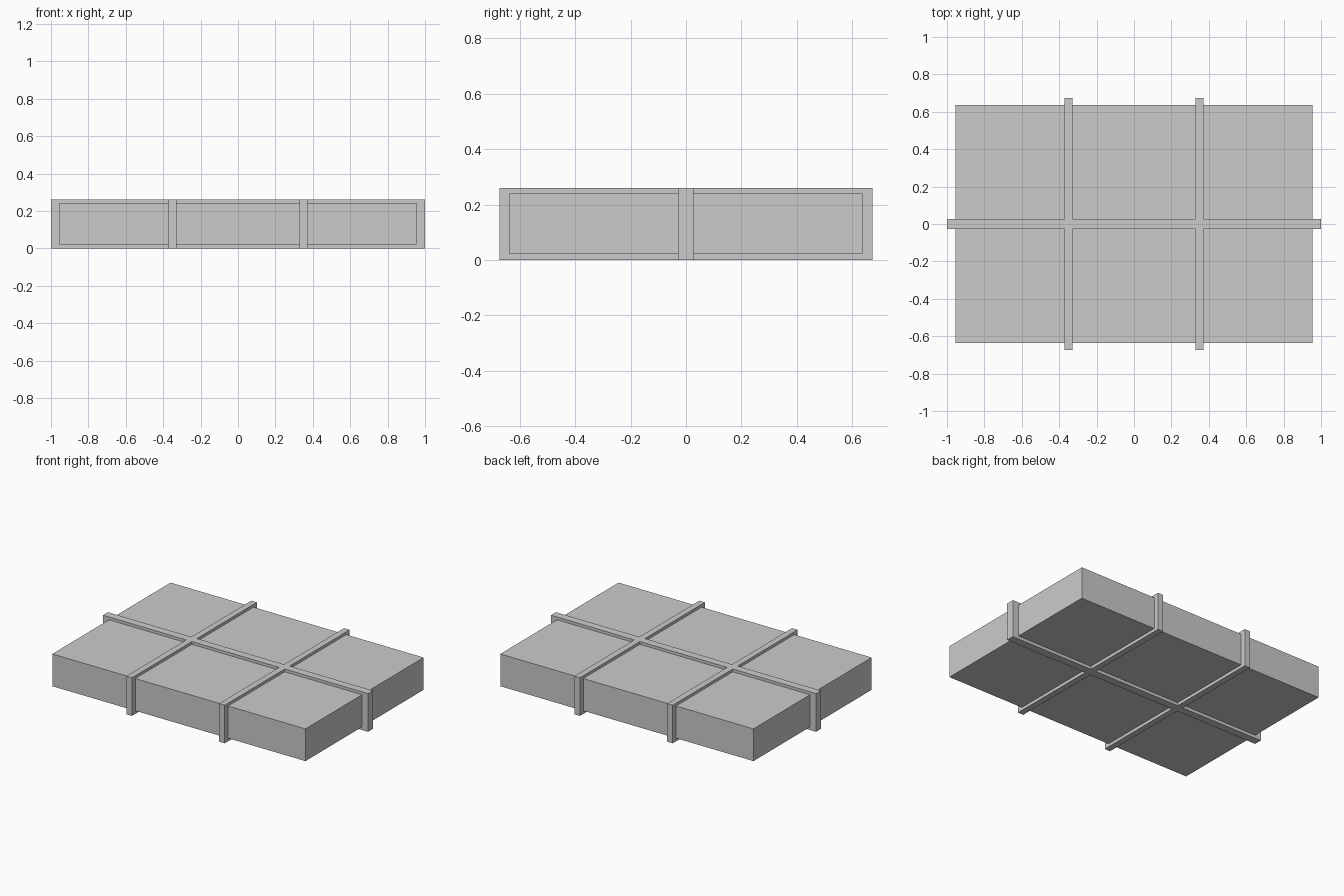
import bpy, bmesh

if "Cube" in bpy.data.objects:
    bpy.data.objects.remove(bpy.data.objects["Cube"])

TOP = 0.26


def box(name, x, y, z0, z1):
    """Box centred on x = y = 0 with half sizes x and y."""
    bm = bmesh.new()
    bmesh.ops.create_cube(bm, size=1)
    for v in bm.verts:
        v.co = (v.co.x * 2 * x, v.co.y * 2 * y, z1 if v.co.z > 0 else z0)
    mesh = bpy.data.meshes.new(name)
    bm.to_mesh(mesh)
    bm.free()
    ob = bpy.data.objects.new(name, mesh)
    bpy.context.collection.objects.link(ob)
    return ob


def strap(name, reach, inner, half_width, axis, offset=0.0):
    """Closed rectangular band around the box, running along x or y."""
    outer = [(-reach, 0), (reach, 0), (reach, TOP), (-reach, TOP)]
    hole = [(-inner, 0.035), (inner, 0.035), (inner, 0.225), (-inner, 0.225)]
    bm = bmesh.new()

    def point(u, z, w):
        return bm.verts.new((u, w, z) if axis == 'x' else (w + offset, u, z))

    rings = [[point(u, z, w) for u, z in loop]
             for loop, w in ((outer, -half_width), (outer, half_width),
                             (hole, half_width), (hole, -half_width))]
    for a, b in zip(rings, rings[1:] + rings[:1]):
        for i in range(4):
            j = (i + 1) % 4
            bm.faces.new((a[i], a[j], b[j], b[i]))
    bmesh.ops.recalc_face_normals(bm, faces=bm.faces)
    mesh = bpy.data.meshes.new(name)
    bm.to_mesh(mesh)
    bm.free()
    ob = bpy.data.objects.new(name, mesh)
    bpy.context.collection.objects.link(ob)
    return ob


# Solid block
box("block", 0.955, 0.637, 0.021, 0.241)

# Long strap, joined flush with the two cross straps
straps = strap("straps", 1.0, 0.94, 0.027, 'x')
for side in (-1, 1):
    cross = strap("cross_strap", 0.673, 0.622, 0.021, 'y', side * 0.35)
    mod = straps.modifiers.new("join", 'BOOLEAN')
    mod.operation = 'UNION'
    mod.solver = 'EXACT'
    mod.object = cross
    bpy.context.view_layer.objects.active = straps
    bpy.ops.object.modifier_apply(modifier=mod.name)
    bpy.data.objects.remove(cross)
